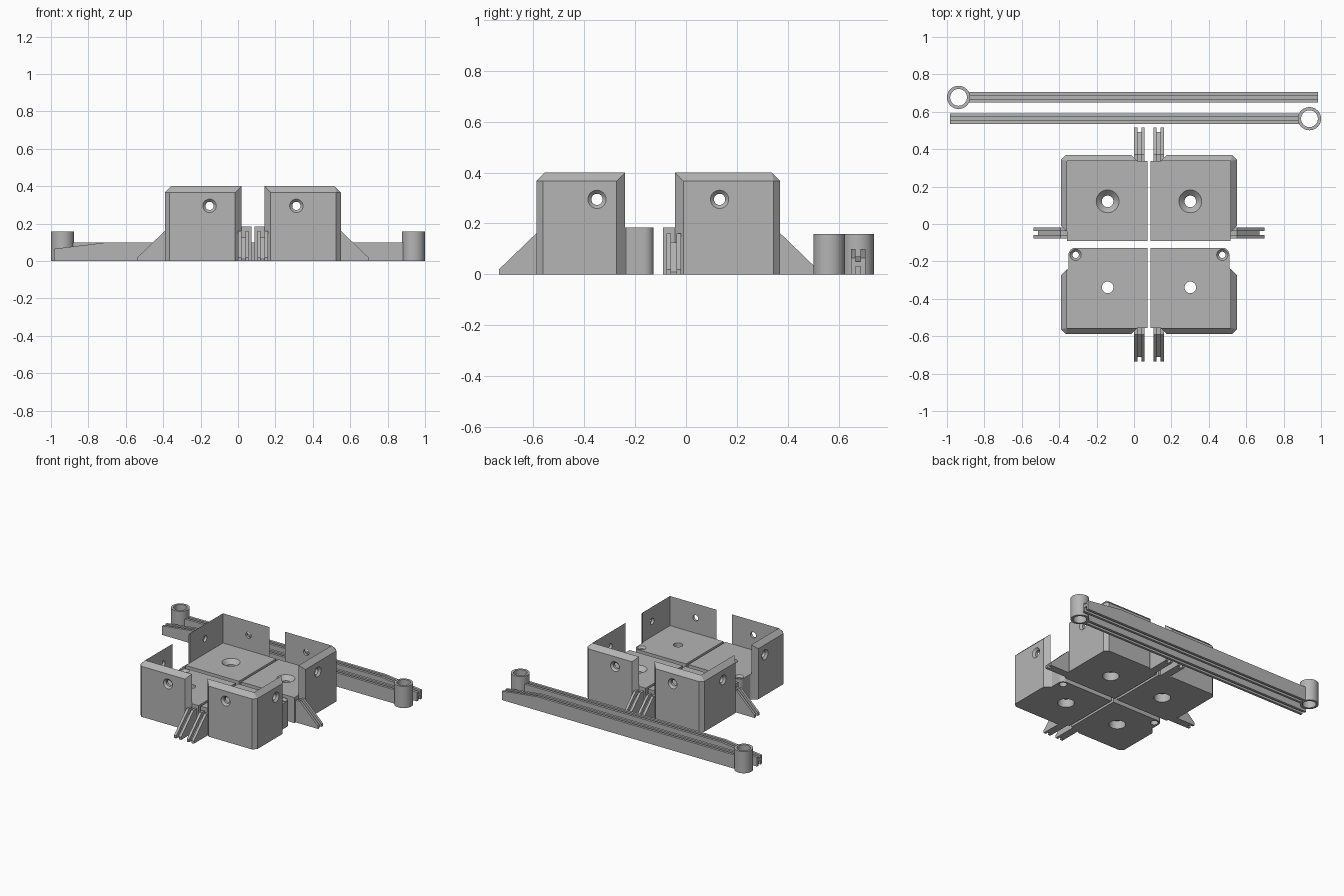
import bpy, bmesh, math
from mathutils import Matrix, Vector

if "Cube" in bpy.data.objects:
    bpy.data.objects.remove(bpy.data.objects["Cube"], do_unlink=True)

grey = bpy.data.materials.new("plain grey")
grey.use_nodes = True
grey.diffuse_color = (0.46, 0.46, 0.46, 1)
grey.node_tree.nodes["Principled BSDF"].inputs["Base Color"].default_value = grey.diffuse_color
parts = []


def finish(name, bm):
    """Turn a bmesh into a named object."""
    bmesh.ops.recalc_face_normals(bm, faces=bm.faces)
    mesh = bpy.data.meshes.new(name)
    bm.to_mesh(mesh)
    bm.free()
    mesh.materials.append(grey)
    obj = bpy.data.objects.new(name, mesh)
    bpy.context.collection.objects.link(obj)
    return obj


def prism(bm, outline, depth, place):
    """Extrude an outline; place(u, v, w) gives the position."""
    ends = [[bm.verts.new(place(u, v, w)) for u, v in outline] for w in depth]
    n = len(outline)
    bm.faces.new(ends[0])
    bm.faces.new(ends[1])
    for i in range(n):
        j = (i + 1) % n
        bm.faces.new((ends[0][i], ends[0][j], ends[1][j], ends[1][i]))


def cone(r1, r2, start, end):
    """A cone or cylinder between two points."""
    start, end = Vector(start), Vector(end)
    d = end - start
    bm = bmesh.new()
    m = Matrix.Translation((start + end) / 2) @ d.to_track_quat('Z', 'Y').to_matrix().to_4x4()
    bmesh.ops.create_cone(bm, cap_ends=True, segments=32, radius1=r1, radius2=r2,
                          depth=d.length, matrix=m)
    return bm


def cut(obj, cutters):
    """Subtract the cutters and bake the result."""
    tools = [finish("cutter", c) for c in cutters]
    for t in tools:
        t.hide_render = True
        mod = obj.modifiers.new("cut", 'BOOLEAN')
        mod.operation, mod.solver, mod.object = 'DIFFERENCE', 'EXACT', t
    bpy.context.view_layer.update()
    baked = bpy.data.meshes.new_from_object(
        obj.evaluated_get(bpy.context.evaluated_depsgraph_get()))
    obj.modifiers.clear()
    obj.data = baked
    for t in tools:
        bpy.data.objects.remove(t, do_unlink=True)
    return obj


def mirror_to(obj, corner, sx, sy):
    """Move a part from corner coordinates to its place, mirrored as needed."""
    bm = bmesh.new()
    bm.from_mesh(obj.data)
    for v in bm.verts:
        v.co = (corner[0] + sx * v.co.x, corner[1] + sy * v.co.y, v.co.z)
    bmesh.ops.recalc_face_normals(bm, faces=bm.faces)
    bm.to_mesh(obj.data)
    bm.free()
    parts.append(obj)


T, TOP, SLAB, SIZE = 0.033, 0.4, 0.185, 0.428


def corner_walls(name, len_a, len_b):
    """L-shaped wall, sloped on its free edges, with two screw holes."""
    c = 0.025
    sections = [((len_a, 0), (len_a - T, -T)), ((0, 0), (c - T, -T)),
                ((0, 0), (-T, c - T)), ((0, len_b), (-T, len_b - T))]
    bm = bmesh.new()
    rings = [[bm.verts.new((*p, z)) for p, z in
              ((i, 0), (i, TOP), (o, TOP - T), (o, 0))] for i, o in sections]
    bm.faces.new(rings[0])
    bm.faces.new(rings[-1])
    for r, s in zip(rings, rings[1:]):
        for k in range(4):
            n = (k + 1) % 4
            bm.faces.new((r[k], r[n], s[n], s[k]))
    bmesh.ops.remove_doubles(bm, verts=bm.verts, dist=0.0001)
    h, z = 0.205, 0.295
    return cut(finish(name, bm), [
        cone(0.022, 0.022, (h, -0.1, z), (h, 0.1, z)),
        cone(0.037, 0.02, (h, -T - 0.001, z), (h, -T + 0.016, z)),
        cone(0.022, 0.022, (-0.1, h, z), (0.1, h, z)),
        cone(0.037, 0.02, (-T - 0.001, h, z), (-T + 0.016, h, z))])


def floor_block(name, lug):
    """Thick floor with a screw hole and, on the front pair, a rounded lug."""
    outline = [(0, 0), (SIZE, 0), (SIZE, SIZE)]
    cx, cy, r = 0.045, SIZE - 0.038, 0.038
    if lug:
        for i in range(9):
            t = math.pi / 2 * (1 + i / 8)
            outline.append((cx + r * math.cos(t), cy + r * math.sin(t)))
        outline += [(cx - r, 0.32), (0, 0.31)]
    else:
        outline.append((0, SIZE))
    bm = bmesh.new()
    prism(bm, outline, (0, SLAB), lambda u, v, w: (u, v, w))
    h = 0.216
    tools = [cone(0.031, 0.031, (h, h, -0.1), (h, h, 0.3)),
             cone(0.055, 0.055, (h, h, -0.1), (h, h, 0.06))]
    if lug:
        tools += [cone(0.017, 0.017, (cx, cy, -0.1), (cx, cy, 0.3)),
                  cone(0.026, 0.026, (cx, cy, -0.1), (cx, cy, 0.04)),
                  cone(0.017, 0.031, (cx, cy, SLAB - 0.014), (cx, cy, SLAB + 0.001))]
    else:
        tools.append(cone(0.031, 0.062, (h, h, SLAB - 0.03), (h, h, SLAB + 0.001)))
    return cut(finish(name, bm), tools)


def fin(name, along_a):
    """Sloped brace: two flanges with a lower web between them."""
    flange = [(-0.01, 0), (0.18, 0), (0.18, 0.02), (0.035, 0.16), (-0.01, 0.16)]
    web = [(-0.01, 0), (0.155, 0), (0.155, 0.01), (0.035, 0.125), (-0.01, 0.125)]
    bm = bmesh.new()
    place = (lambda u, v, w: (-u, w, v)) if along_a else (lambda u, v, w: (w, -u, v))
    lo, hi, t = 0.357, 0.414, 0.018
    prism(bm, flange, (lo, lo + t), place)
    prism(bm, flange, (hi - t, hi), place)
    prism(bm, web, (lo + t, hi - t), place)
    return finish(name, bm)


# Four corner brackets
for end, y, sy in (("front", -0.555, 1), ("back", 0.337, -1)):
    for side, x, sx in (("right", -0.357, 1), ("left", 0.517, -1)):
        tag, front = f"{end}_{side}", end == "front"
        pieces = [corner_walls(tag + "_walls", 0.375, 0.315 if front else 0.38),
                  floor_block(tag + "_floor", front),
                  fin(tag + "_end_fin", False)]
        if not front:
            pieces.append(fin(tag + "_side_fin", True))
        for p in pieces:
            mirror_to(p, (x, y), sx, sy)

# Two long arms with a ring at one end and a tapered free end
for name, y, s in (("back_arm", 0.677, 1), ("front_arm", 0.563, -1)):
    def place(u, v, w):
        return (s * u, y + w, v)
    rail = [(-0.885, 0), (0.985, 0), (0.985, 0.065), (0.7, 0.1), (-0.885, 0.1)]
    web = [(-0.885, 0.03), (0.985, 0.03), (0.985, 0.05), (0.7, 0.07), (-0.885, 0.07)]
    bm = bmesh.new()
    prism(bm, rail, (-0.028, -0.01), place)
    prism(bm, rail, (0.01, 0.028), place)
    prism(bm, web, (-0.01, 0.01), place)
    parts.append(finish(name, bm))
    x = -0.938 * s
    ring = finish(name + "_ring", cone(0.062, 0.062, (x, y, 0), (x, y, 0.158)))
    parts.append(cut(ring, [cone(0.045, 0.045, (x, y, -0.1), (x, y, 0.3))]))

# Smooth round surfaces, keep edges sharp
bpy.ops.object.select_all(action='DESELECT')
for p in parts:
    p.select_set(True)
bpy.context.view_layer.objects.active = parts[0]
bpy.ops.object.shade_smooth_by_angle(angle=math.radians(30))
